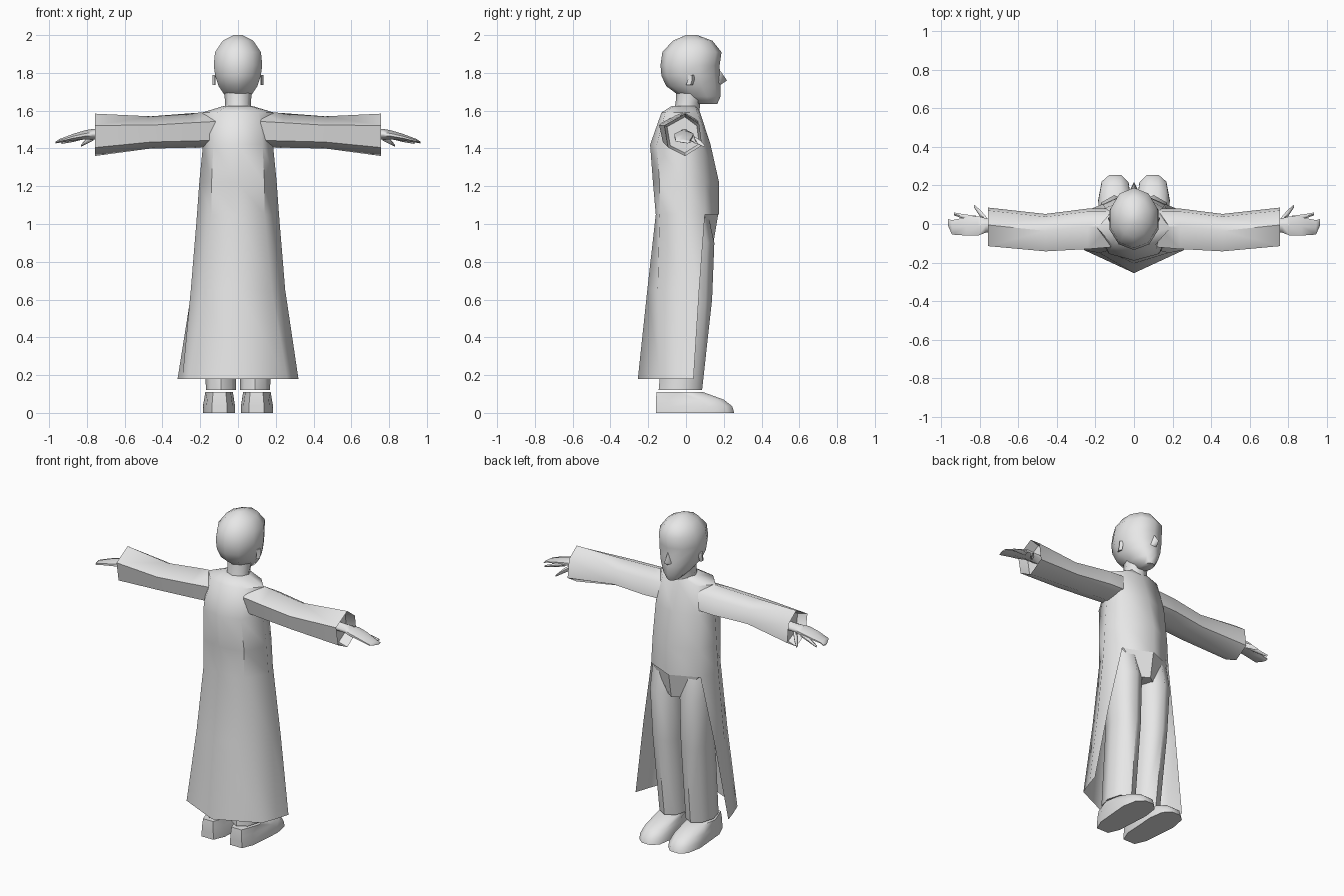
import bpy, bmesh, math

if "Cube" in bpy.data.objects:
    bpy.data.objects.remove(bpy.data.objects["Cube"])

grey = bpy.data.materials.new("plain grey")
grey.diffuse_color = (0.8, 0.8, 0.8, 1)
grey.use_nodes = True
grey.node_tree.nodes["Principled BSDF"].inputs["Base Color"].default_value = grey.diffuse_color


def finish(name, bm, mirror=False, angle=60):
    if mirror:
        geom = bmesh.ops.duplicate(bm, geom=bm.verts[:] + bm.edges[:] + bm.faces[:])["geom"]
        for v in geom:
            if isinstance(v, bmesh.types.BMVert):
                v.co.x *= -1
    bmesh.ops.remove_doubles(bm, verts=bm.verts, dist=0.0005)
    bmesh.ops.recalc_face_normals(bm, faces=bm.faces)
    me = bpy.data.meshes.new(name)
    bm.to_mesh(me)
    bm.free()
    me.materials.append(grey)
    ob = bpy.data.objects.new(name, me)
    bpy.context.collection.objects.link(ob)
    bpy.ops.object.select_all(action='DESELECT')
    ob.select_set(True)
    bpy.context.view_layer.objects.active = ob
    bpy.ops.object.shade_smooth_by_angle(angle=math.radians(angle))
    return ob


def strip(bm, rings, closed=True, caps=True):
    """Join rings of 3D points into a skin."""
    vs = [[bm.verts.new(p) for p in r] for r in rings]
    for a, b in zip(vs, vs[1:]):
        n = len(a)
        for i in range(n if closed else n - 1):
            j = (i + 1) % n
            bm.faces.new((a[i], a[j], b[j], b[i]))
    if caps:
        bm.faces.new(vs[0])
        bm.faces.new(vs[-1])


def loft(name, rings, mirror=False, angle=60, caps=True):
    bm = bmesh.new()
    strip(bm, rings, True, caps)
    return finish(name, bm, mirror, angle)


def oval(cx, cy, z, rx, ry, n=8):
    return [(cx + rx * math.sin(t), cy - ry * math.cos(t), z)
            for t in (2 * math.pi * i / n for i in range(n))]


def both(half, z):
    """Whole ring from a half outline running back centre to front centre."""
    return [(x, y, z) for x, y in half] + [(-x, y, z) for x, y in half[-2:0:-1]]


# coat: closed upper body, skirt open at the front
body = [
    (1.625, [(0, -.075), (.055, -.06), (.075, 0), (.055, .05), (0, .06)]),
    (1.59, [(0, -.13), (.11, -.11), (.19, -.02), (.12, .06), (0, .075)]),
    (1.42, [(0, -.19), (.13, -.155), (.185, -.02), (.15, .085), (0, .13)]),
    (1.22, [(0, -.175), (.14, -.14), (.205, -.01), (.16, .1), (0, .175)]),
    (1.05, [(0, -.16), (.14, -.14), (.217, -.01), (.17, .1), (0, .175)]),
]
skirt = [
    (1.05, body[-1][1][:4]),
    (.65, [(0, -.205), (.18, -.15), (.25, -.02), (.245, .07)]),
    (.18, [(0, -.255), (.26, -.135), (.295, -.04), (.32, .04)]),
]
bm = bmesh.new()
strip(bm, [both(h, z) for z, h in body])
strip(bm, [[(-x, y, z) for x, y in h[:0:-1]] + [(x, y, z) for x, y in h] for z, h in skirt],
      closed=False, caps=False)
lower = [f for f in bm.faces if all(abs(v.co.z - 1.05) < .001 for v in f.verts)]
bmesh.ops.delete(bm, geom=lower, context='FACES_ONLY')
finish("long_coat", bm, angle=50)

# trousers: hip wedge and two legs
loft("hip_wedge", [
    both([(0, -.13), (.13, -.11), (.195, 0), (.165, .1), (0, .172)], 1.06),
    both([(0, -.11), (.06, -.09), (.09, 0), (.05, .11), (0, .145)], .9)], angle=30)
loft("trouser_legs", [
    oval(.1, .0, 1.06, .1, .115), oval(.102, .02, .9, .095, .13),
    oval(.097, .02, .6, .085, .118), oval(.09, -.03, .12, .08, .115)], mirror=True)

# shoes
def shoe_ring(z, s, heel, toe):
    mid = [(-.04, heel), (.04, heel), (.07, heel + .07), (.088, toe - .13),
           (.07, toe - .035), (.03, toe), (-.03, toe), (-.07, toe - .04),
           (-.083, toe - .13), (-.07, heel + .07)]
    return [(.098 + x * s, y, z) for x, y in mid]

shoe = [shoe_ring(0, 1, -.16, .255), shoe_ring(.035, 1, -.16, .245),
        shoe_ring(.07, .93, -.16, .2), shoe_ring(.11, .85, -.155, .09)]
loft("shoes", shoe, mirror=True, angle=45)

# sleeves: six sided tubes, open cuff with a recessed end
def sleeve(x, y, z, w, h):
    return [(x, y + w * a, z + h * b) for a, b in
            [(.1, 1), (-1, .45), (-.8, -.6), (.1, -1), (1, -.5), (.85, .5)]]

loft("sleeves", [
    sleeve(.12, -.02, 1.50, .1, .095), sleeve(.24, -.025, 1.495, .105, .092),
    sleeve(.46, -.045, 1.485, .097, .085), sleeve(.757, -.015, 1.472, .1, .112),
    sleeve(.70, -.015, 1.472, .085, .095)], mirror=True, angle=55)

# hands: palm with joined fingers, index finger and thumb
def slab(x, y0, y1, z, t):
    m = (y0 + y1) / 2
    return [(x, y0, z - t * .3), (x, m, z - t), (x, y1, z - t * .3),
            (x, y1, z + t * .3), (x, m, z + t), (x, y0, z + t * .3)]

loft("palms", [slab(.69, -.04, .025, 1.475, .03), slab(.77, -.045, .03, 1.475, .028),
               slab(.81, -.06, .04, 1.472, .024), slab(.87, -.06, .035, 1.46, .018),
               slab(.945, -.055, .02, 1.44, .01), slab(.965, -.01, .025, 1.432, .005)],
     mirror=True)
loft("index_fingers", [slab(.82, .0, .043, 1.462, .015), slab(.88, .025, .05, 1.445, .012),
                       slab(.935, .045, .06, 1.43, .006)], mirror=True)
loft("thumbs", [slab(.765, 0, .035, 1.46, .018), slab(.80, .04, .075, 1.44, .015),
                slab(.83, .085, .1, 1.415, .006)], mirror=True)

# neck and head
loft("neck", [oval(0, 0, 1.58, .075, .07), oval(0, .01, 1.64, .068, .065),
              oval(0, .03, 1.72, .075, .08)])
head = [  # height, back, front, half width
    (1.635, .06, .165, .035), (1.675, -.03, .183, .07), (1.73, -.105, .183, .108),
    (1.785, -.13, .18, .127), (1.84, -.135, .178, .135), (1.91, -.125, .188, .128),
    (1.97, -.07, .14, .085), (2.0, .0, .06, .025)]
loft("head", [oval(0, (b + f) / 2, z, w, (f - b) / 2, 10) for z, b, f, w in head])

# nose
bm = bmesh.new()
top, tip, left, right, base = [bm.verts.new(p) for p in
    [(0, .175, 1.82), (0, .217, 1.76), (-.026, .165, 1.745), (.026, .165, 1.745), (0, .18, 1.735)]]
for f in [(top, left, tip), (top, tip, right), (left, base, tip), (base, right, tip)]:
    bm.faces.new(f)
finish("nose", bm, angle=70)

# ears
loft("ears", [[(.118, y, z), (.134, y - .012, z), (.122, y - .035, z)]
              for y, z in [(.035, 1.735), (.045, 1.765), (.045, 1.79)]], mirror=True)
